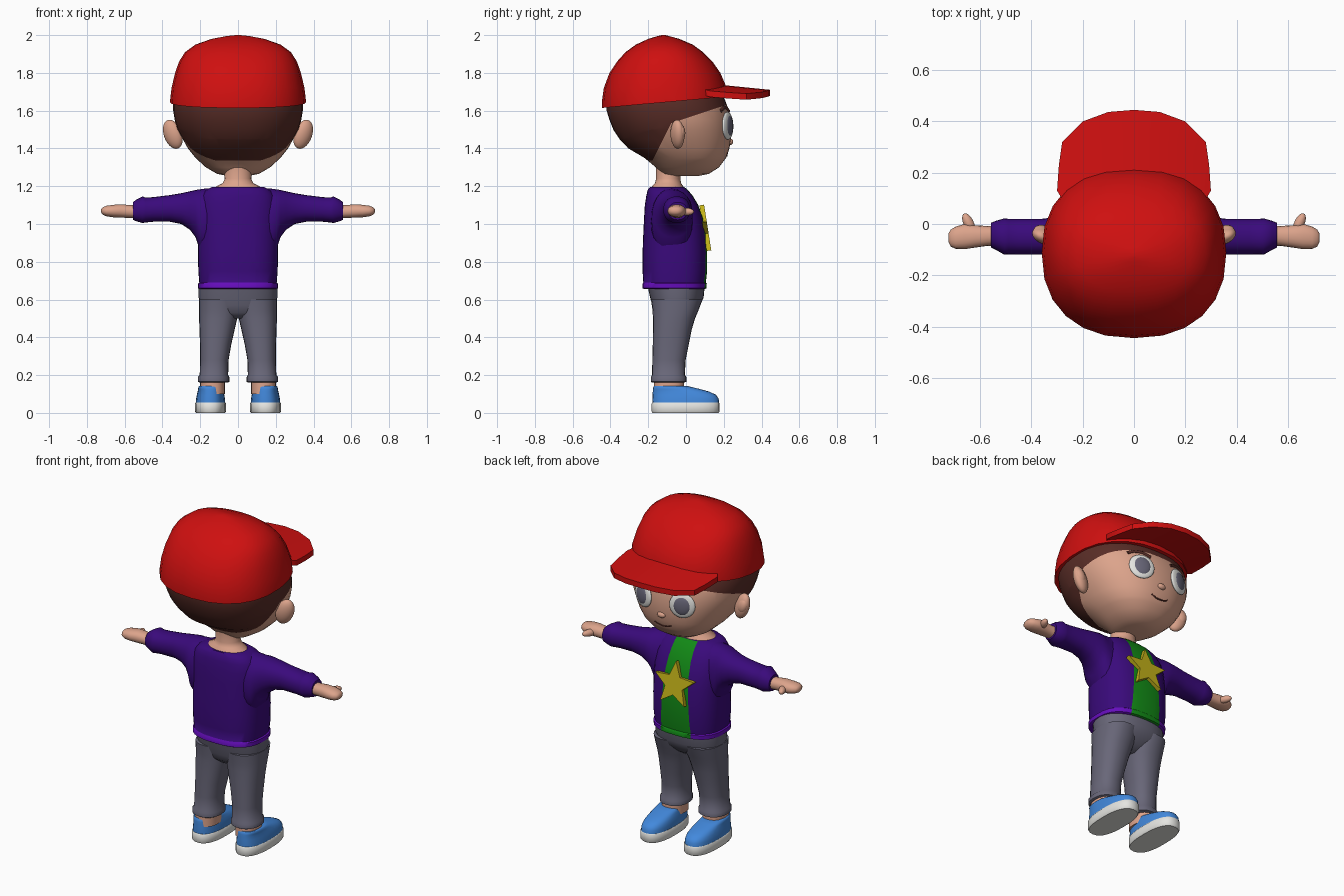
import bpy, bmesh, math
from mathutils import Vector, Matrix
from mathutils.bvhtree import BVHTree

cube = bpy.data.objects.get("Cube")
if cube:
    bpy.data.objects.remove(cube, do_unlink=True)


def material(name, r, g, b):
    m = bpy.data.materials.new(name)
    m.use_nodes = True
    m.diffuse_color = (r, g, b, 1)
    m.node_tree.nodes["Principled BSDF"].inputs["Base Color"].default_value = (r, g, b, 1)
    return m


RED = material("cap red", .62, .005, .005)
BROWN = material("hair brown", .1, .026, .02)
SKIN = material("skin", .72, .37, .26)
PURPLE = material("jacket purple", .042, .003, .2)
VIOLET = material("hem violet", .13, .004, .5)
GREEN = material("shirt green", .006, .25, .008)
YELLOW = material("star yellow", .55, .45, .01)
GREY = material("trouser grey", .14, .135, .19)
BLUE = material("shoe blue", .055, .25, .72)
WHITE = material("white", .78, .78, .75)


def finish(name, bm, mats, mirror=False, angle=50):
    """Turn a bmesh into a smooth-shaded object."""
    bmesh.ops.recalc_face_normals(bm, faces=bm.faces)
    me = bpy.data.meshes.new(name)
    bm.to_mesh(me)
    bm.free()
    me.shade_smooth()
    me.set_sharp_from_angle(angle=math.radians(angle))
    ob = bpy.data.objects.new(name, me)
    bpy.context.collection.objects.link(ob)
    for m in mats:
        me.materials.append(m)
    if mirror:
        ob.modifiers.new("mirror", 'MIRROR').use_mirror_merge = False
    return ob


def loft(sections, axis='z', n=28, p=2.3):
    """Skin superellipse rings; a section is (position, u min, u max, v min, v max)."""
    bm = bmesh.new()
    rings = []
    for t, u0, u1, v0, v1 in sections:
        ring = []
        for i in range(n):
            a = 2 * math.pi * i / n
            c, s = math.cos(a), math.sin(a)
            u = (u0 + u1) / 2 + (u1 - u0) / 2 * math.copysign(abs(c) ** (2 / p), c)
            v = (v0 + v1) / 2 + (v1 - v0) / 2 * math.copysign(abs(s) ** (2 / p), s)
            ring.append(bm.verts.new((u, v, t) if axis == 'z' else (t, u, v)))
        rings.append(ring)
    for a, b in zip(rings, rings[1:]):
        for i in range(n):
            j = (i + 1) % n
            bm.faces.new((a[i], a[j], b[j], b[i]))
    bm.faces.new(rings[0])
    bm.faces.new(rings[-1])
    return bm


def even(rows):
    """Sections centred on x = 0: (z, half width, y min, y max)."""
    return [(z, -r, r, a, b) for z, r, a, b in rows]


def cut(bm, co, no, below=False):
    bmesh.ops.bisect_plane(bm, geom=bm.verts[:] + bm.edges[:] + bm.faces[:],
                           plane_co=co, plane_no=no, clear_inner=below)


def ellipsoid(name, matrix, size, mat, mirror=False):
    bm = bmesh.new()
    bmesh.ops.create_uvsphere(bm, u_segments=24, v_segments=14, radius=1)
    bm.transform(matrix @ Matrix.Diagonal((*size, 1)))
    return finish(name, bm, [mat], mirror)


# Head, with the hairline cut into it
bm = loft(even([(1.255, .06, -.1, .07), (1.265, .11, -.13, .12), (1.3, .17, -.16, .175),
                (1.35, .225, -.22, .212), (1.4, .265, -.305, .23), (1.45, .293, -.352, .238),
                (1.5, .32, -.385, .24), (1.55, .335, -.405, .237), (1.6, .343, -.42, .228),
                (1.66, .343, -.42, .205), (1.72, .32, -.4, .17)]), n=40)
cut(bm, (0, -.18, 1.33), (0, 1, -.5))
cut(bm, (0, 0, 1.56), (0, -.33, 1))
cut(bm, (0, 0, 1.335), (0, 0, 1))
for f in bm.faces:
    c = f.calc_center_median()
    nape = c.z > 1.335 and c.y < -.18 + .5 * (c.z - 1.33)
    f.material_index = int(nape or c.z > 1.56 + .33 * c.y)
bm.normal_update()
face_tree = BVHTree.FromBMesh(bm)
finish("head", bm, [SKIN, BROWN])


def on_face(x, z):
    hit, normal, _, _ = face_tree.ray_cast(Vector((x, 1, z)), Vector((0, -1, 0)))
    return hit, (normal if normal.y > 0 else -normal)


# Facial features
hit, normal = on_face(.13, 1.52)
frame = normal.to_track_quat('Z', 'Y').to_matrix().to_4x4()
ellipsoid("eye_whites", Matrix.Translation(hit) @ frame, (.074, .074, .018), WHITE, True)
ellipsoid("pupils", Matrix.Translation(hit + normal * .008) @ frame, (.05, .055, .015), GREY, True)
ellipsoid("nose", Matrix.Translation((0, .234, 1.435)), (.026, .016, .017), SKIN)


def face_line(name, points, width):
    cu = bpy.data.curves.new(name, 'CURVE')
    cu.dimensions = '3D'
    cu.bevel_depth = width
    cu.use_fill_caps = True
    sp = cu.splines.new('POLY')
    sp.points.add(len(points) - 1)
    for pt, (x, z) in zip(sp.points, points):
        pt.co = (*on_face(x, z)[0], 1)
    cu.materials.append(BROWN)
    bpy.context.collection.objects.link(bpy.data.objects.new(name, cu))


arc = [i / 4 - 1 for i in range(9)]
face_line("mouth", [(.055 * t, 1.362 + .014 * t * t) for t in arc], .004)
for side, s in (("left", 1), ("right", -1)):
    face_line(side + "_brow", [(s * (.135 + .065 * t), 1.617 - .02 * t * t) for t in arc], .009)

# Ears
turn = Matrix.Rotation(math.radians(20), 4, 'Y') @ Matrix.Rotation(math.radians(25), 4, 'Z')
ear_at = Matrix.Translation((.345, -.045, 1.475))
ellipsoid("ears", ear_at @ turn, (.05, .034, .08), SKIN, True)
ellipsoid("ear_hollows", ear_at @ Matrix.Translation((.012, .012, .008)) @ turn, (.035, .028, .05), SKIN, True)

# Cap dome and arched brim
bm = loft(even([(1.58, .36, -.445, .215), (1.65, .36, -.445, .222), (1.72, .352, -.435, .216),
                (1.8, .333, -.405, .182), (1.86, .312, -.365, .14), (1.91, .28, -.32, .09),
                (1.95, .225, -.265, .035), (1.98, .14, -.2, -.035), (1.995, .06, -.15, -.09),
                (2, .01, -.13, -.11)]), n=24)
cut(bm, (0, -.44, 1.615), (0, -.09, 1), below=True)
bmesh.ops.holes_fill(bm, edges=bm.edges[:], sides=0)
finish("cap_dome", bm, [RED])

bm = bmesh.new()
rim = [(.3, .13), (.293, .23), (.28, .32), (.2, .4), (.1, .437), (0, .445)]
rim += [(-x, y) for x, y in rim[-2::-1]]
rows = []
for x, y in rim:
    column = []
    for k in range(4):
        w = k / 3
        px, py = x * (.9 + .1 * w), .08 + (y - .08) * w
        top = 1.735 - .1 * (py - .2) - .42 * px * px
        column.append([bm.verts.new((px, py, top - d)) for d in (0, .032)])
    rows.append(column)
for a, b in zip(rows, rows[1:]):
    for k in range(3):
        for d in (0, 1):
            bm.faces.new((a[k][d], a[k + 1][d], b[k + 1][d], b[k][d]))
    for k in (0, 3):
        bm.faces.new((a[k][0], a[k][1], b[k][1], b[k][0]))
for c in (rows[0], rows[-1]):
    for k in range(3):
        bm.faces.new((c[k][0], c[k + 1][0], c[k + 1][1], c[k][1]))
finish("cap_brim", bm, [RED], angle=35)

# Neck
finish("neck", loft(even([(1.18, .125, -.185, -.01), (1.2, .115, -.18, -.015), (1.215, .082, -.165, -.025),
                          (1.24, .07, -.158, -.03), (1.3, .075, -.16, -.02)]), p=2), [SKIN])

# Jacket body, with shirt strip and hem
bm = loft(even([(.655, .2, -.222, .098), (.66, .211, -.23, .108), (.685, .212, -.23, .11),
                (.69, .205, -.226, .105), (.75, .21, -.23, .112), (.85, .212, -.23, .112),
                (.95, .212, -.226, .105), (1.03, .212, -.222, .09), (1.1, .208, -.218, .065),
                (1.15, .195, -.21, .035), (1.18, .17, -.203, .01), (1.197, .135, -.19, -.01)]), n=36, p=2.6)
for s in (1, -1):
    cut(bm, (s * .1, 0, .66), (s, 0, .06))
for f in bm.faces:
    c = f.calc_center_median()
    if c.y > -.08 and abs(c.x) < .1 - .06 * (c.z - .66) and abs(f.normal.z) < .95:
        f.material_index = 2
    elif c.z < .69:
        f.material_index = 1
finish("jacket_body", bm, [PURPLE, VIOLET, GREEN])

# Sleeves flare into the body
finish("sleeves", loft([(.1, -.17, .02, .95, 1.19), (.17, -.185, .035, .84, 1.188), (.205, -.182, .035, .87, 1.183),
                        (.225, -.17, .035, .93, 1.18), (.255, -.15, .032, .97, 1.173), (.3, -.132, .028, 1, 1.163),
                        (.36, -.118, .02, 1.012, 1.153), (.45, -.118, .02, 1.012, 1.142), (.49, -.118, .02, 1.008, 1.14),
                        (.505, -.12, .022, 1.005, 1.146), (.54, -.1, .012, 1.015, 1.128),
                        (.557, -.092, .005, 1.022, 1.115)], 'x', 24, 2.2), [PURPLE], True)

# Hands and thumbs
finish("hands", loft([(.53, -.085, -.005, 1.03, 1.1), (.57, -.085, -.008, 1.032, 1.1), (.62, -.092, -.005, 1.033, 1.105),
                      (.66, -.098, 0, 1.035, 1.102), (.695, -.097, -.01, 1.04, 1.097), (.715, -.088, -.022, 1.048, 1.09),
                      (.724, -.07, -.038, 1.06, 1.08)], 'x', 18, 2.2), [SKIN], True)
ellipsoid("thumbs", Matrix.Translation((.645, .003, 1.065)) @ Matrix.Rotation(math.radians(-25), 4, 'Z'),
          (.02, .042, .02), SKIN, True)

# Star badge leaning with the chest
bm = bmesh.new()
ring = []
for i in range(10):
    a, r = math.pi * i / 5, (.135 if i % 2 == 0 else .06)
    ring.append(bm.verts.new((r * math.sin(a), 0, r * math.cos(a))))
star = bm.faces.new(ring)
out = bmesh.ops.extrude_face_region(bm, geom=[star])
for v in out["geom"]:
    if isinstance(v, bmesh.types.BMVert):
        v.co.y += .025
bm.transform(Matrix.Translation((0, .092, .965)) @ Matrix.Rotation(math.radians(9), 4, 'X'))
finish("star_badge", bm, [YELLOW], angle=20)

# Trousers
finish("trouser_hips", loft(even([(.5, .1, -.13, -.01), (.53, .17, -.165, .035), (.57, .2, -.178, .075),
                                  (.61, .208, -.19, .093), (.68, .208, -.205, .1)]), n=32), [GREY])
finish("trouser_legs", loft([(.16, .055, .202, -.178, -.01), (.165, .046, .212, -.186, .002),
                             (.19, .046, .212, -.186, .002), (.2, .052, .203, -.18, -.006),
                             (.28, .05, .2, -.178, -.002), (.36, .036, .201, -.176, .014),
                             (.44, .018, .204, -.175, .03), (.5, .004, .206, -.175, .048),
                             (.54, -.005, .207, -.177, .065), (.6, -.005, .207, -.185, .088)], 'z', 24), [GREY], True)

# Ankles and shoes
finish("ankles", loft([(.1, .07, .2, -.17, -.01), (.18, .07, .2, -.17, -.01)], 'z', 20), [SKIN], True)
finish("shoe_uppers", loft([(.05, .068, .224, -.178, .175), (.075, .069, .222, -.178, .173),
                            (.095, .072, .218, -.177, .16), (.112, .076, .214, -.176, .125),
                            (.126, .08, .211, -.175, .075), (.137, .082, .21, -.173, .03),
                            (.143, .088, .204, -.168, .005)], 'z', 28, 2.5), [BLUE], True)
finish("shoe_soles", loft([(0, .068, .223, -.178, .172), (.008, .063, .228, -.182, .178),
                           (.05, .063, .228, -.182, .178), (.055, .067, .224, -.178, .175)],
                          'z', 28, 2.5), [WHITE], True)
